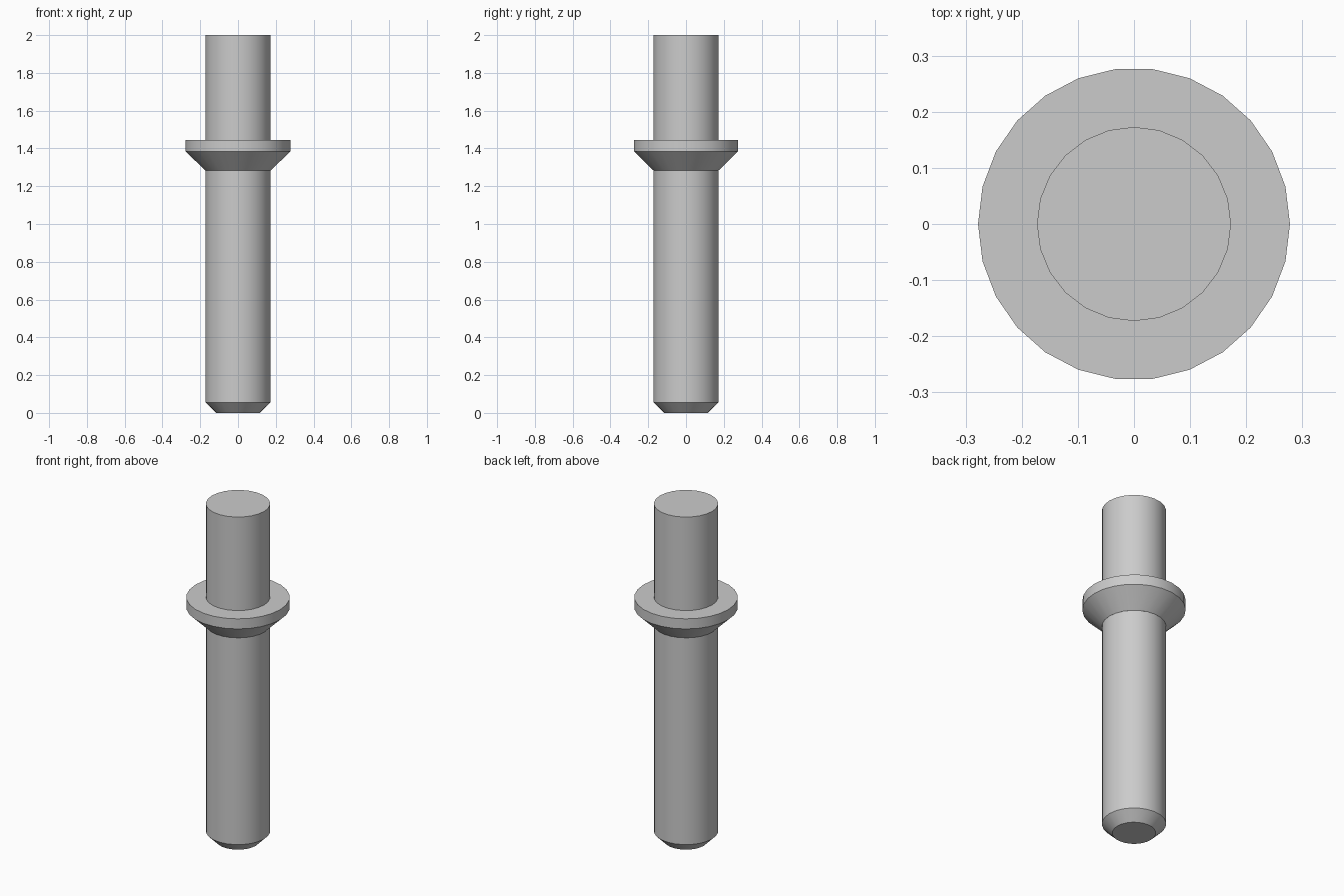
import bpy, bmesh, math

cube = bpy.data.objects.get("Cube")
if cube:
    bpy.data.objects.remove(cube, do_unlink=True)

# Plain grey metal
metal = bpy.data.materials.new("grey metal")
metal.use_nodes = True
grey = (0.6, 0.6, 0.6, 1.0)
metal.diffuse_color = grey
metal.node_tree.nodes["Principled BSDF"].inputs["Base Color"].default_value = grey


def turned_part(name, profile, sides, closed=False):
    """Lathe a (radius, height) profile around z; cap the ends, or close it as a ring."""
    bm = bmesh.new()
    rings = []
    for r, z in profile:
        angles = [math.tau * i / sides for i in range(sides)]
        rings.append([bm.verts.new((r * math.cos(a), r * math.sin(a), z)) for a in angles])
    pairs = list(zip(rings, rings[1:]))
    if closed:
        pairs.append((rings[-1], rings[0]))
    else:
        bm.faces.new(rings[0][::-1])
        bm.faces.new(rings[-1])
    for low, high in pairs:
        for i in range(sides):
            j = (i + 1) % sides
            bm.faces.new((low[i], low[j], high[j], high[i]))
    bmesh.ops.recalc_face_normals(bm, faces=bm.faces)
    mesh = bpy.data.meshes.new(name)
    bm.to_mesh(mesh)
    bm.free()
    mesh.materials.append(metal)
    obj = bpy.data.objects.new(name, mesh)
    bpy.context.collection.objects.link(obj)
    bpy.ops.object.select_all(action="DESELECT")
    obj.select_set(True)
    bpy.context.view_layer.objects.active = obj
    bpy.ops.object.shade_smooth_by_angle(angle=math.radians(30))
    return obj


shaft_radius = 0.173

# Pin shaft with a chamfered tip
turned_part("shaft", [(0.117, 0), (shaft_radius, 0.056), (shaft_radius, 2)], 24)

# Collar: conical underside, short rim, flat top; its bore sits just inside the shaft
bore = shaft_radius - 0.01
turned_part("collar", [(bore, 1.283), (shaft_radius, 1.283), (0.278, 1.385),
                       (0.278, 1.445), (bore, 1.445)], 26, closed=True)
